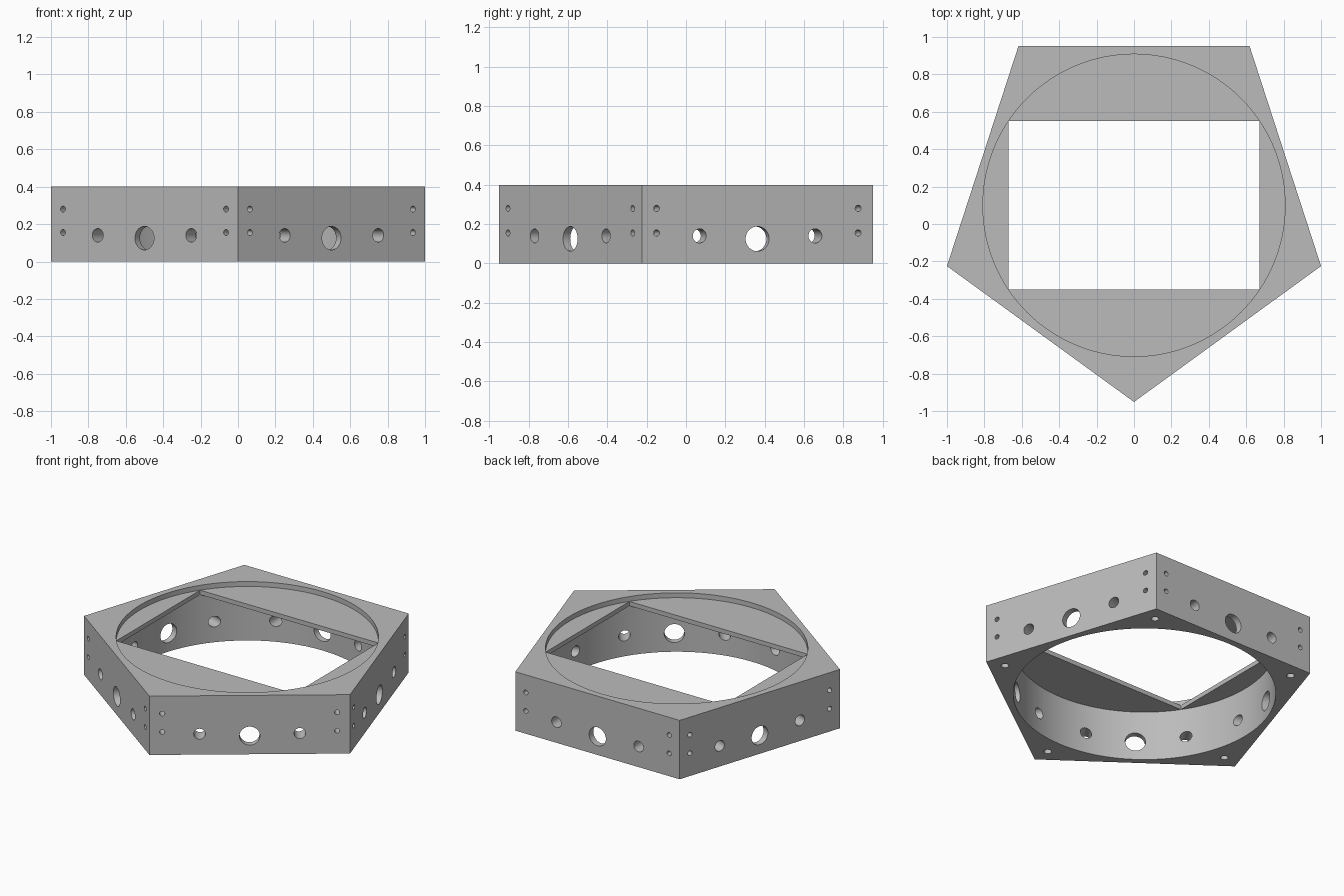
import bpy, bmesh
from math import cos, sin, pi, radians
from mathutils import Matrix, Vector

HEIGHT = 0.4
CENTRE = Vector((0, 0.1, 0))
CORNER_R = 1.0515
APOTHEM = CORNER_R * cos(pi / 5)
SIDE = 2 * CORNER_R * sin(pi / 5)
BORE_R = 0.808
PLATE_LOW, PLATE_TOP = 0.337, 0.367

old = bpy.data.objects.get("Cube")
if old:
    bpy.data.objects.remove(old, do_unlink=True)

grey = bpy.data.materials.new("plain grey")
grey.use_nodes = True
colour = (0.5, 0.5, 0.5, 1)
grey.diffuse_color = colour
grey.node_tree.nodes["Principled BSDF"].inputs["Base Color"].default_value = colour


def make_object(name, bm):
    bmesh.ops.recalc_face_normals(bm, faces=bm.faces[:])
    mesh = bpy.data.meshes.new(name)
    bm.to_mesh(mesh)
    bm.free()
    mesh.materials.append(grey)
    obj = bpy.data.objects.new(name, mesh)
    bpy.context.collection.objects.link(obj)
    return obj


def cylinder(bm, start, end, radius, segments):
    axis = end - start
    turn = axis.to_track_quat('Z', 'Y').to_matrix().to_4x4()
    bmesh.ops.create_cone(bm, cap_ends=True, segments=segments, radius1=radius,
                          radius2=radius, depth=axis.length,
                          matrix=Matrix.Translation((start + end) / 2) @ turn)


def polar(radius, degrees, z=0):
    a = radians(degrees)
    return CENTRE + Vector((radius * cos(a), radius * sin(a), z))


corners = [-90 + 72 * i for i in range(5)]
sides = [a + 36 for a in corners]

# Five-sided body
bm = bmesh.new()
base = bm.faces.new([bm.verts.new(polar(CORNER_R, a)) for a in corners])
top = bmesh.ops.extrude_face_region(bm, geom=[base], use_keep_orig=True)
bmesh.ops.translate(bm, vec=(0, 0, HEIGHT),
                    verts=[v for v in top["geom"] if isinstance(v, bmesh.types.BMVert)])
frame = make_object("pentagon_frame", bm)

# Round cavity below the plate and shallow recess above it
bm = bmesh.new()
for low, high in ((-0.1, PLATE_LOW), (PLATE_TOP, HEIGHT + 0.1)):
    cylinder(bm, CENTRE + Vector((0, 0, low)), CENTRE + Vector((0, 0, high)), BORE_R, 128)
bore = make_object("bore_cutter", bm)

# Rectangular window through the plate
bm = bmesh.new()
bmesh.ops.create_cube(bm, size=1, matrix=Matrix.Translation(CENTRE + Vector((0, 0, 0.35)))
                      @ Matrix.Diagonal((1.34, 0.9, 0.2, 1)))
window = make_object("window_cutter", bm)


# Side holes: offset along the side, height, radius, inner end, segments
def side_holes(name, holes):
    bm = bmesh.new()
    for a in sides:
        along = Vector((-sin(radians(a)), cos(radians(a)), 0))
        for offset, z, radius, inner, segments in holes:
            shift = along * offset * SIDE
            cylinder(bm, polar(inner, a, z) + shift,
                     polar(APOTHEM + 0.05, a, z) + shift, radius, segments)
    return make_object(name, bm)


through = side_holes("through_hole_cutter", [
    (0, 0.125, 0.063, 0.65, 40),
    (-0.25, 0.14, 0.036, 0.65, 32),
    (0.25, 0.14, 0.036, 0.65, 32)])
screws = side_holes("screw_hole_cutter", [
    (s * 0.436, z, 0.016, APOTHEM - 0.085, 20) for s in (-1, 1) for z in (0.155, 0.28)])

# Blind holes under each corner
bm = bmesh.new()
for a in corners:
    cylinder(bm, polar(0.927, a, -0.05), polar(0.927, a, 0.1), 0.024, 24)
feet = make_object("foot_hole_cutter", bm)

# Cut everything out and keep only the finished frame
cutters = [bore, window, through, screws, feet]
for cutter in cutters:
    mod = frame.modifiers.new(cutter.name, 'BOOLEAN')
    mod.operation = 'DIFFERENCE'
    mod.solver = 'EXACT'
    mod.object = cutter
    cutter.hide_render = True

bpy.context.view_layer.update()
finished = bpy.data.meshes.new_from_object(
    frame.evaluated_get(bpy.context.evaluated_depsgraph_get()))
frame.modifiers.clear()
frame.data = finished
finished.name = "pentagon_frame"
for cutter in cutters:
    bpy.data.objects.remove(cutter, do_unlink=True)

finished.materials.clear()
finished.materials.append(grey)
for face in finished.polygons:
    face.material_index = 0

# Smooth bores, sharp edges
bpy.ops.object.select_all(action='DESELECT')
frame.select_set(True)
bpy.context.view_layer.objects.active = frame
bpy.ops.object.shade_smooth_by_angle(angle=radians(30))
